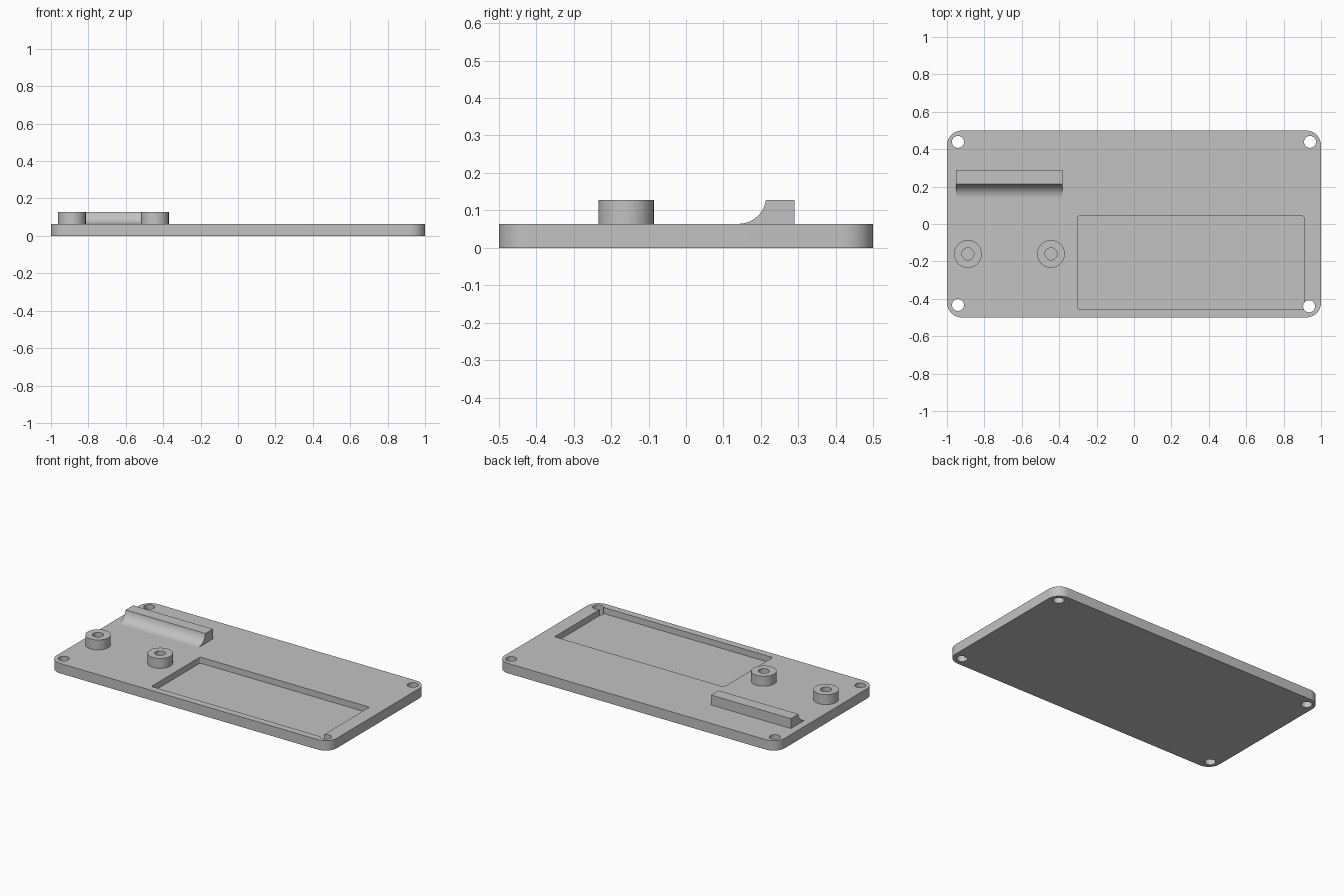
import bpy, bmesh, math
from mathutils import Vector

cube = bpy.data.objects.get("Cube")
if cube:
    bpy.data.objects.remove(cube, do_unlink=True)

THICK, TOP, FLOOR = 0.064, 0.128, 0.025
HOLE_R = 0.032

grey = bpy.data.materials.new("light grey")
grey.use_nodes = True
colour = (0.54, 0.54, 0.54, 1)
grey.diffuse_color = colour
grey.node_tree.nodes["Principled BSDF"].inputs["Base Color"].default_value = colour


def prism(name, outline, direction):
    """Extrude a closed outline of 3D points along a direction."""
    bm = bmesh.new()
    face = bm.faces.new([bm.verts.new(p) for p in outline])
    ext = bmesh.ops.extrude_face_region(bm, geom=[face])
    moved = [v for v in ext["geom"] if isinstance(v, bmesh.types.BMVert)]
    bmesh.ops.translate(bm, verts=moved, vec=Vector(direction))
    bmesh.ops.recalc_face_normals(bm, faces=bm.faces)
    mesh = bpy.data.meshes.new(name)
    bm.to_mesh(mesh)
    bm.free()
    mesh.materials.append(grey)
    obj = bpy.data.objects.new(name, mesh)
    bpy.context.collection.objects.link(obj)
    return obj


def arc(cx, cy, r, start, end, steps):
    angles = [math.radians(start + (end - start) * i / steps) for i in range(steps + 1)]
    return [(cx + r * math.cos(a), cy + r * math.sin(a)) for a in angles]


def rounded_slab(name, x0, x1, y0, y1, z0, z1, r, steps):
    corners = [(x1 - r, y1 - r), (x0 + r, y1 - r), (x0 + r, y0 + r), (x1 - r, y0 + r)]
    pts = []
    for i, (cx, cy) in enumerate(corners):
        pts += arc(cx, cy, r, 90 * i, 90 * i + 90, steps)
    return prism(name, [(x, y, z0) for x, y in pts], (0, 0, z1 - z0))


def cylinder(name, x, y, r, z0, z1, sides=48):
    pts = arc(x, y, r, 0, 360, sides)[:-1]
    return prism(name, [(px, py, z0) for px, py in pts], (0, 0, z1 - z0))


def cut(target, cutter):
    """Subtract the cutter for good, then remove it."""
    cutter.hide_render = True
    mod = target.modifiers.new("cut", "BOOLEAN")
    mod.operation, mod.solver, mod.object = "DIFFERENCE", "EXACT", cutter
    bpy.context.view_layer.update()
    graph = bpy.context.evaluated_depsgraph_get()
    mesh = bpy.data.meshes.new_from_object(target.evaluated_get(graph))
    target.modifiers.clear()
    target.data = mesh
    bpy.data.objects.remove(cutter, do_unlink=True)


# Base plate with a shallow pocket and four corner holes
plate = rounded_slab("base_plate", -1, 1, -0.5, 0.5, 0, THICK, 0.08, 12)
cut(plate, rounded_slab("pocket_cutter", -0.30, 0.909, -0.455, 0.042, FLOOR, 0.2, 0.008, 4))
for x, y in [(-0.941, 0.439), (0.941, 0.439), (-0.941, -0.433), (0.936, -0.44)]:
    cut(plate, cylinder("hole_cutter", x, y, HOLE_R, -0.1, 0.2))

# Two hollow screw posts
parts = [plate]
for side, x in (("right", -0.888), ("left", -0.444)):
    post = cylinder("screw_post_" + side, x, -0.16, 0.074, THICK, TOP)
    cut(post, cylinder("bore_cutter", x, -0.16, HOLE_R, THICK + 0.001, 0.2))
    parts.append(post)

# Support ridge with a concave front
cy, cz, r = 0.14, 0.138, 0.074
end = -math.degrees(math.asin((cz - TOP) / r))
profile = arc(cy, cz, r, -88, end, 16) + [(0.29, TOP), (0.29, THICK)]
ridge = prism("support_ridge", [(-0.952, y, z) for y, z in profile], (0.57, 0, 0))
parts.append(ridge)

# Smooth the round walls, keep the edges crisp
bpy.ops.object.select_all(action="DESELECT")
for obj in parts:
    obj.select_set(True)
bpy.context.view_layer.objects.active = plate
bpy.ops.object.shade_smooth_by_angle(angle=math.radians(30))
